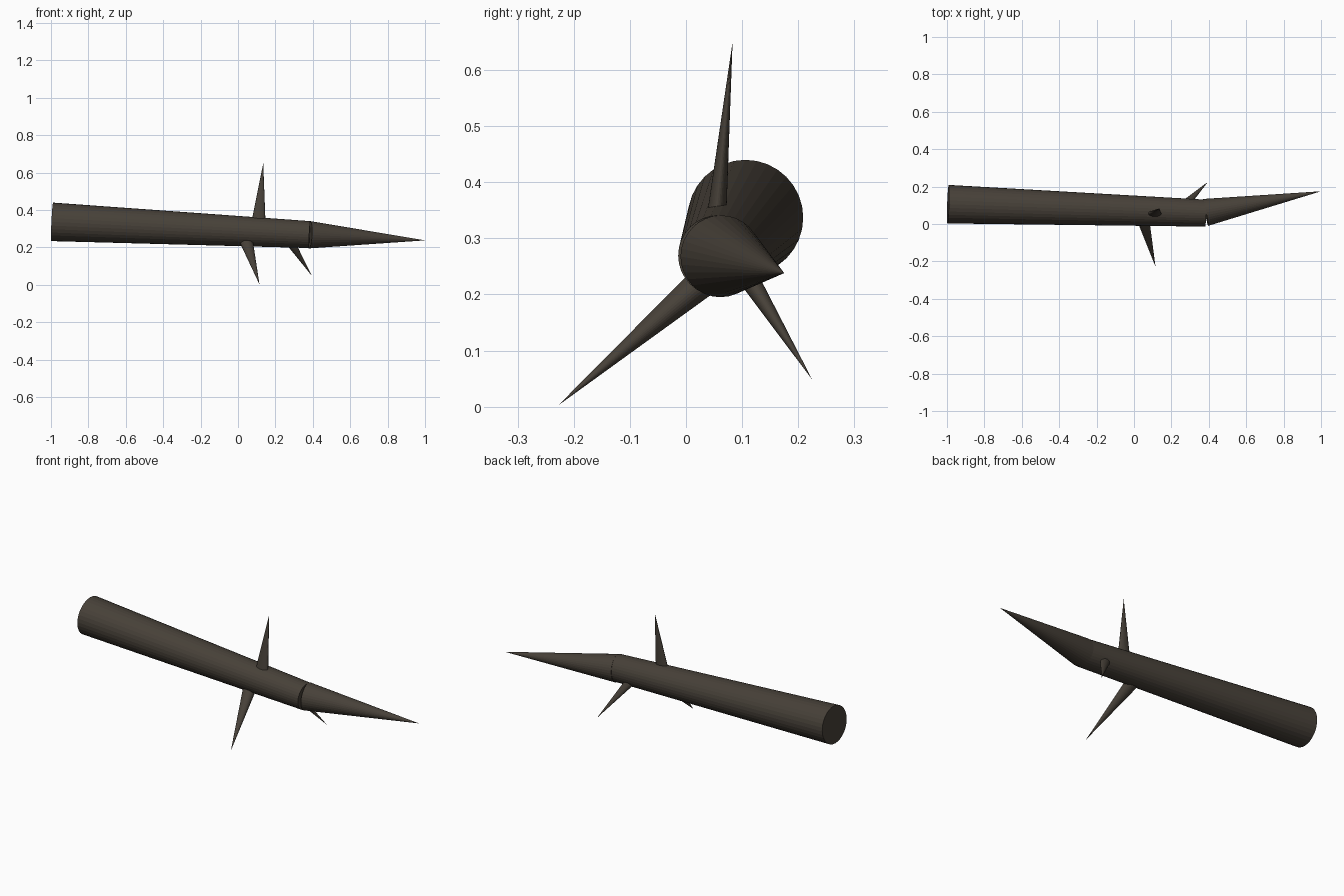
import bpy, bmesh
from mathutils import Vector, Matrix

if "Cube" in bpy.data.objects:
    bpy.data.objects.remove(bpy.data.objects["Cube"])

bark = bpy.data.materials.new("dark bark brown")
bark.diffuse_color = (0.063, 0.052, 0.040, 1)
bark.use_nodes = True
bark.node_tree.nodes["Principled BSDF"].inputs["Base Color"].default_value = bark.diffuse_color


def tapered(name, start, end, r_side, r_across, r_end=0.0, sides=32):
    """Tapered elliptical limb between two points; r_side lies nearest the x axis."""
    a, b = Vector(start), Vector(end)
    w = (b - a).normalized()
    ref = Vector((1, 0, 0)) if abs(w.x) < 0.8 else Vector((0, 1, 0))
    u = (ref - w * ref.dot(w)).normalized()
    v = w.cross(u)
    rot = Matrix((u, v, w)).transposed().to_4x4()
    squash = Matrix.Diagonal((1, r_across / r_side, 1, 1))
    bm = bmesh.new()
    bmesh.ops.create_cone(bm, cap_ends=True, segments=sides, radius1=r_side,
                          radius2=r_end, depth=(b - a).length,
                          matrix=Matrix.Translation((a + b) / 2) @ rot @ squash)
    bmesh.ops.remove_doubles(bm, verts=bm.verts, dist=1e-5)
    bmesh.ops.recalc_face_normals(bm, faces=bm.faces)
    me = bpy.data.meshes.new(name)
    bm.to_mesh(me)
    bm.free()
    me.materials.append(bark)
    ob = bpy.data.objects.new(name, me)
    bpy.context.collection.objects.link(ob)
    return ob


# main log and its pointed, bent end
tapered("log", (-0.994, 0.106, 0.337), (0.383, 0.058, 0.269), 0.103, 0.103, 0.072)
tapered("log_tip", (0.383, 0.062, 0.268), (1.0, 0.175, 0.238), 0.073, 0.073)

# broken side branches
tapered("branch_up", (0.106, 0.050, 0.29), (0.135, 0.083, 0.65), 0.043, 0.020)
tapered("branch_front", (0.037, 0.070, 0.257), (0.115, -0.228, 0.002), 0.039, 0.032)
tapered("branch_back", (0.258, 0.091, 0.262), (0.395, 0.225, 0.048), 0.029, 0.0215)
